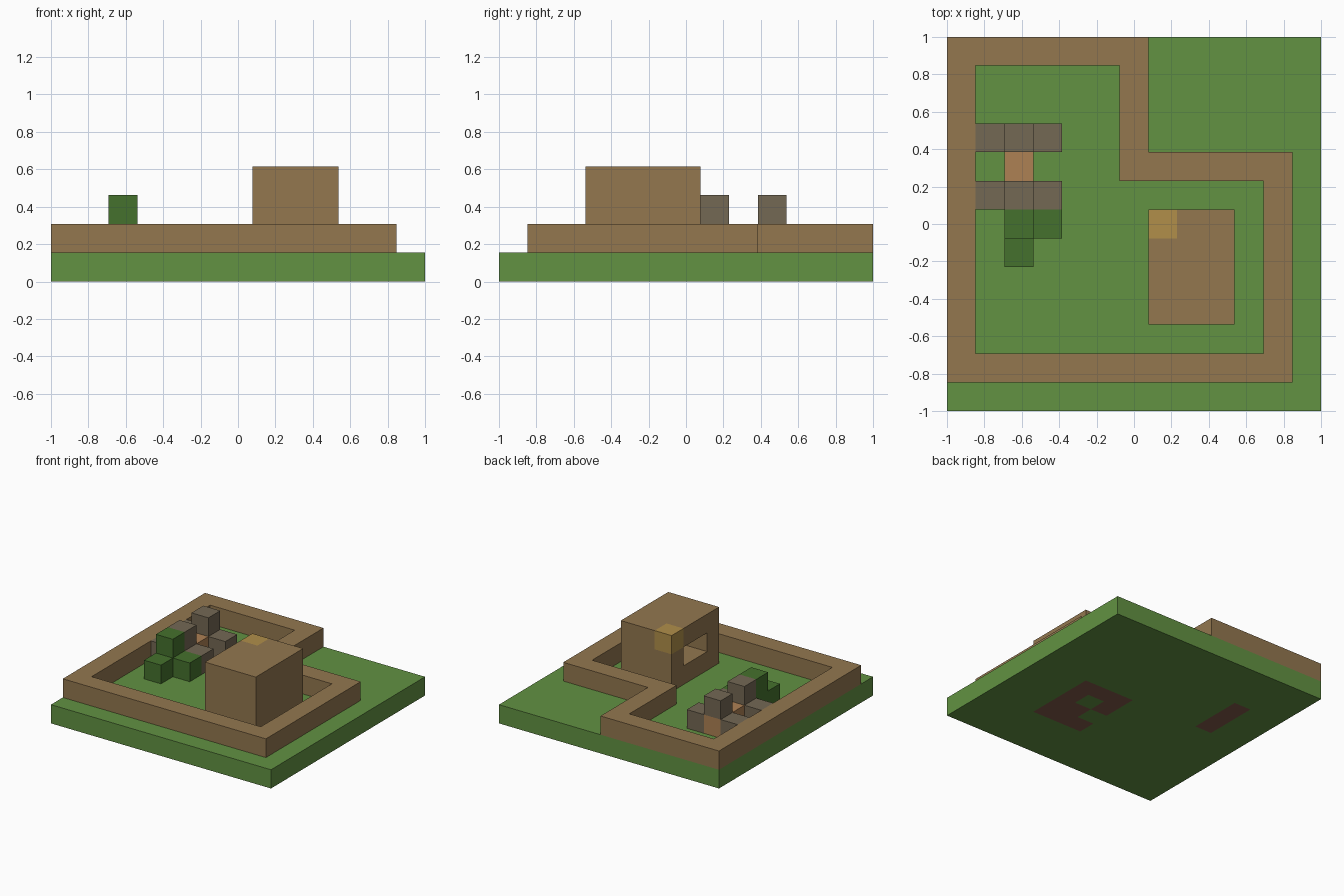
import bpy
import bmesh
from mathutils import Vector

if "Cube" in bpy.data.objects:
    bpy.data.objects.remove(bpy.data.objects["Cube"], do_unlink=True)

CELLS = 13
SIZE = 2 / CELLS
AXES = [Vector(a) for a in ((1, 0, 0), (0, 1, 0), (0, 0, 1))]


def material(name, r, g, b):
    """Flat material from display colour values, stored as linear."""
    def linear(c):
        c /= 255
        return c / 12.92 if c <= 0.04045 else ((c + 0.055) / 1.055) ** 2.4
    colour = (linear(r), linear(g), linear(b), 1)
    mat = bpy.data.materials.new(name)
    mat.use_nodes = True
    mat.diffuse_color = colour
    bsdf = mat.node_tree.nodes["Principled BSDF"]
    bsdf.inputs["Base Color"].default_value = colour
    bsdf.inputs["Roughness"].default_value = 0.9
    return mat


def box(x0, x1, y0, y1, z0, z1):
    """Set of grid cells, both ends included."""
    return {(x, y, z) for x in range(x0, x1 + 1)
            for y in range(y0, y1 + 1) for z in range(z0, z1 + 1)}


def blocks(name, cells, mats, rule=lambda cell: 0):
    """Mesh of the outer faces of a set of cells, coloured by a cell rule."""
    bm = bmesh.new()
    for cell in sorted(cells):
        centre = Vector(cell) + Vector((0.5, 0.5, 0.5))
        for n, axis in enumerate(AXES):
            u, v = AXES[(n + 1) % 3] / 2, AXES[(n + 2) % 3] / 2
            for side in (-1, 1):
                step = axis * side
                if tuple(int(c) for c in Vector(cell) + step) in cells:
                    continue
                mid = centre + step / 2
                ring = [mid - u - v, mid + u - v, mid + u + v, mid - u + v]
                face = bm.faces.new([bm.verts.new(p) for p in ring[::side]])
                face.material_index = rule(cell)
    bmesh.ops.remove_doubles(bm, verts=bm.verts, dist=0.001)
    for vert in bm.verts:
        vert.co = vert.co * SIZE - Vector((1, 1, 0))
    mesh = bpy.data.meshes.new(name)
    bm.to_mesh(mesh)
    bm.free()
    for mat in mats:
        mesh.materials.append(mat)
    obj = bpy.data.objects.new(name, mesh)
    bpy.context.collection.objects.link(obj)
    return obj


grass = material("grass green", 98, 146, 66)
earth = material("earth brown", 130, 92, 74)
wood = material("plank brown", 147, 119, 79)
stone = material("stone grey", 116, 104, 84)
leaf = material("leaf green", 69, 113, 45)
log = material("log tan", 174, 129, 84)
glow = material("lamp yellow", 177, 143, 74)

# Ground slab, with earth below the house and the log
earth_cells = box(2, 2, 7, 9, 0, 0) | box(7, 9, 3, 6, 0, 0)
earth_cells -= {(7, 4, 0), (8, 5, 0)}
blocks("ground", box(0, 12, 0, 12, 0, 0), [grass, earth],
       lambda cell: int(cell in earth_cells))

# Low wall around the yard, stepping in at the back corner
wall = box(0, 11, 1, 8, 1, 1) | box(0, 6, 9, 12, 1, 1)
wall -= box(1, 10, 2, 7, 1, 1) | box(1, 5, 8, 11, 1, 1)
blocks("yard_wall", wall, [wood])

# House with a wide window and a lamp in one top corner
house = box(7, 9, 3, 6, 1, 3)
house -= box(7, 8, 4, 5, 2, 2) | {(8, 5, 1)}
blocks("house", house, [wood, glow], lambda cell: int(cell == (7, 6, 3)))

# Lying log with a stone frame at each end
blocks("log", box(2, 2, 7, 9, 1, 1), [log])
for label, y in (("front", 7), ("back", 9)):
    for side, x, z in (("right", 1, 1), ("left", 3, 1), ("top", 2, 2)):
        blocks(f"{label}_stone_{side}", {(x, y, z)}, [stone])

# Bush
blocks("bush", box(2, 2, 6, 6, 1, 2) | {(3, 6, 1), (2, 5, 1)}, [leaf])
